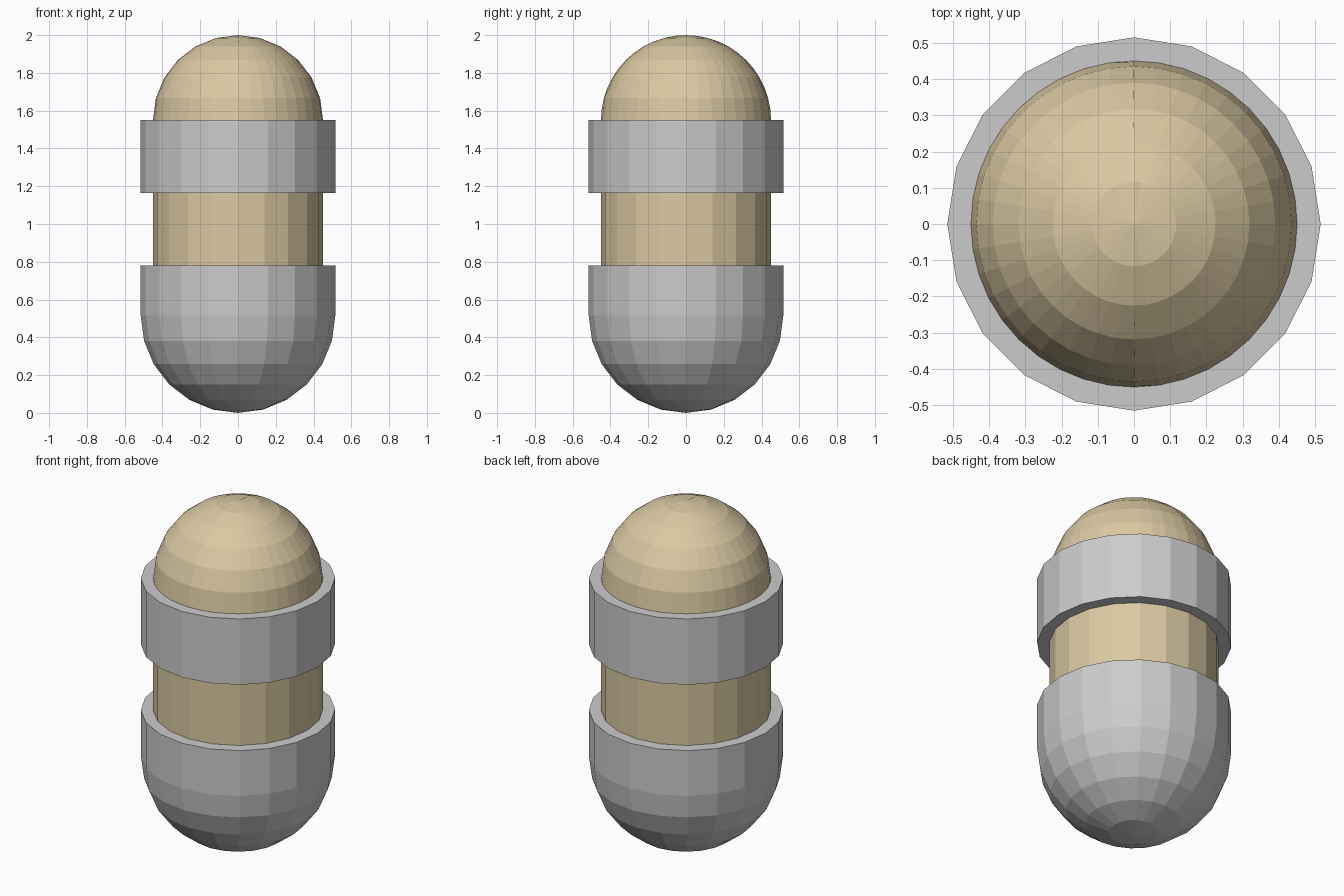
import bpy, bmesh
from math import sin, cos, pi

if "Cube" in bpy.data.objects:
    bpy.data.objects.remove(bpy.data.objects["Cube"])

R, r = 0.515, 0.45      # shell and core radii
Z_CUP, Z_RING, Z_TOP = 0.78, 1.165, 1.55

tan = bpy.data.materials.new("tan")
tan.diffuse_color = (0.70, 0.58, 0.36, 1)
tan.use_nodes = True
tan.node_tree.nodes["Principled BSDF"].inputs["Base Color"].default_value = tan.diffuse_color


def arc(radius, zc, a0, a1, n=6):
    """Profile points (radius, z) along a quarter circle."""
    pts = []
    for i in range(n + 1):
        a = a0 + (a1 - a0) * i / n
        pts.append((radius * cos(a), zc + radius * sin(a)))
    return pts


def lathe(profile, sides):
    """Spin an (r, z) profile round z, bottom to top, into a bmesh."""
    bm = bmesh.new()
    rings = []
    for rad, z in profile:
        if rad < 1e-5:
            rings.append([bm.verts.new((0, 0, z))] * sides)
        else:
            rings.append([bm.verts.new((rad * cos(2 * pi * i / sides),
                                        rad * sin(2 * pi * i / sides), z))
                          for i in range(sides)])
    for lo, hi in zip(rings, rings[1:]):
        for i in range(sides):
            j = (i + 1) % sides
            bm.faces.new(dict.fromkeys((lo[i], lo[j], hi[j], hi[i])))
    return bm


def finish(name, bm, mat=None):
    me = bpy.data.meshes.new(name)
    bm.to_mesh(me)
    bm.free()
    if mat:
        me.materials.append(mat)
    ob = bpy.data.objects.new(name, me)
    bpy.context.collection.objects.link(ob)
    return ob


# Rounded lower cup with a flat rim
finish("lower_cup", lathe(arc(R, R, -pi / 2, 0) + [(R, Z_CUP), (r, Z_CUP)], 20))

# Upper collar
finish("upper_collar", lathe([(r, Z_RING), (R, Z_RING), (R, Z_TOP), (r, Z_TOP)], 20))

# Core showing between cup and collar
finish("core", lathe([(r, Z_CUP), (r, Z_RING)], 20), tan)

# Dome with a finer split seam along x = 0
bm = lathe(arc(r, Z_TOP, 0, pi / 2), 40)
seam = [e for e in bm.edges if all(abs(v.co.x) < 1e-5 for v in e.verts)]
bmesh.ops.subdivide_edges(bm, edges=seam, cuts=1)
for v in bm.verts:
    if abs(v.co.x) < 1e-5:
        d = v.co.copy()
        d.z -= Z_TOP
        d = d.normalized() * r
        v.co = (0, d.y, d.z + Z_TOP)
seam = [e for e in bm.edges if all(abs(v.co.x) < 1e-5 for v in e.verts)]
bmesh.ops.split_edges(bm, edges=seam)
finish("dome", bm, tan)
